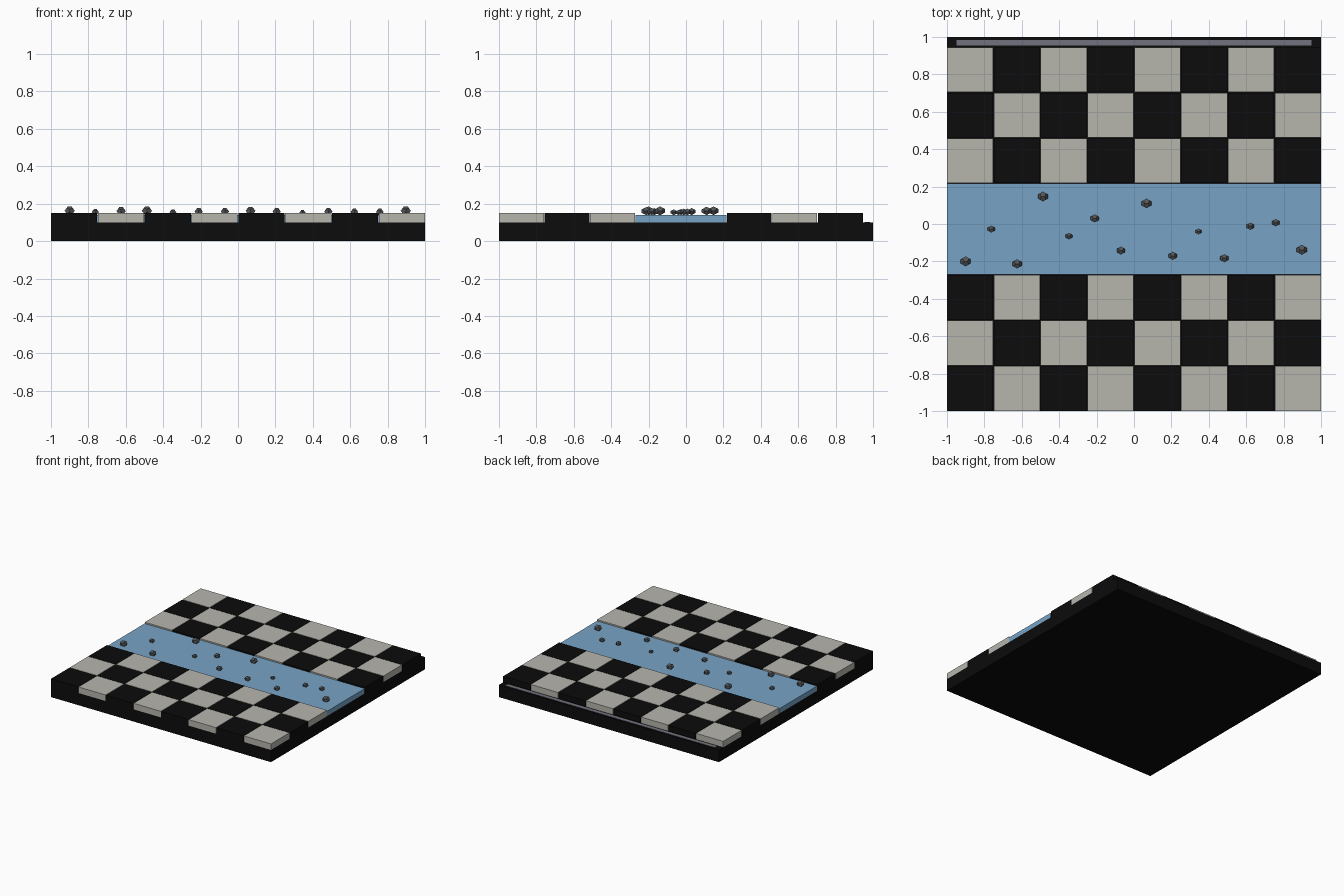
import bpy, bmesh, math
from mathutils import Matrix

if "Cube" in bpy.data.objects:
    bpy.data.objects.remove(bpy.data.objects["Cube"])


def material(name, rgb):
    m = bpy.data.materials.new(name)
    m.diffuse_color = (*rgb, 1)
    m.use_nodes = True
    m.node_tree.nodes["Principled BSDF"].inputs["Base Color"].default_value = m.diffuse_color
    return m


BLACK = material("black", (0.0035, 0.0035, 0.0035))
IVORY = material("ivory", (0.47, 0.465, 0.42))
BLUE = material("water_blue", (0.185, 0.37, 0.56))
STONE = material("stone_grey", (0.085, 0.09, 0.097))
STEEL = material("steel_grey", (0.165, 0.17, 0.205))


def finish(name, bm, mat):
    bmesh.ops.recalc_face_normals(bm, faces=bm.faces)
    mesh = bpy.data.meshes.new(name)
    bm.to_mesh(mesh)
    bm.free()
    mesh.materials.append(mat)
    obj = bpy.data.objects.new(name, mesh)
    bpy.context.collection.objects.link(obj)
    return obj


def add_box(bm, x0, x1, y0, y1, z0, z1):
    place = Matrix.Translation(((x0 + x1) / 2, (y0 + y1) / 2, (z0 + z1) / 2))
    size = Matrix.Diagonal((x1 - x0, y1 - y0, z1 - z0, 1))
    bmesh.ops.create_cube(bm, size=1, matrix=place @ size)


def box(name, mat, *bounds):
    bm = bmesh.new()
    add_box(bm, *bounds)
    return finish(name, bm, mat)


# Base slab, and the inlaid strip along its back edge
box("base", BLACK, -1, 1, -1, 1, 0, 0.1)
box("back_strip", STEEL, -0.95, 0.95, 0.955, 0.985, 0.098, 0.102)

# Checkered tiles: eight columns and eight rows, the middle two rows left for water
GAP = 0.004
PITCH_X = (2 + GAP) / 8
PITCH_Y = (1.945 + GAP) / 8
for name, mat, parity in (("dark_tiles", BLACK, 0), ("light_tiles", IVORY, 1)):
    bm = bmesh.new()
    for row in (0, 1, 2, 5, 6, 7):
        for col in range(8):
            if (row + col) % 2 == parity:
                x, y = -1 + col * PITCH_X, -1 + row * PITCH_Y
                add_box(bm, x, x + PITCH_X - GAP, y, y + PITCH_Y - GAP, 0.1, 0.15)
    finish(name, bm, mat)

# Water channel
box("water", BLUE, -1, 1, -1 + 3 * PITCH_Y - GAP / 2, -1 + 5 * PITCH_Y - GAP / 2, 0.1, 0.14)

# Faceted stones in the water: x, y, radius
STONES = [
    (-0.9, -0.2, 0.027), (-0.763, -0.027, 0.019), (-0.625, -0.213, 0.025),
    (-0.487, 0.147, 0.027), (-0.348, -0.065, 0.018), (-0.21, 0.03, 0.022),
    (-0.07, -0.142, 0.022), (0.067, 0.11, 0.026), (0.207, -0.17, 0.022),
    (0.345, -0.04, 0.016), (0.483, -0.183, 0.022), (0.622, -0.012, 0.02),
    (0.758, 0.007, 0.02), (0.897, -0.138, 0.027),
]
PHI = (1 + math.sqrt(5)) / 2
SIGNS = (-1, 1)
CORNERS = [(a, b, c) for a in SIGNS for b in SIGNS for c in SIGNS]
for a in SIGNS:
    for b in SIGNS:
        p, q = a / PHI, b * PHI
        CORNERS += [(p, 0, q), (q, p, 0), (0, q, p)]

for i, (x, y, r) in enumerate(STONES):
    s, squash = r / PHI, 0.86
    bm = bmesh.new()
    for cx, cy, cz in CORNERS:
        bm.verts.new((x + cx * s, y + cy * s, 0.139 + r * squash + cz * s * squash))
    bmesh.ops.convex_hull(bm, input=bm.verts[:])
    bmesh.ops.dissolve_limit(bm, angle_limit=0.02, verts=bm.verts[:], edges=bm.edges[:])
    finish(f"stone_{i + 1}", bm, STONE)
